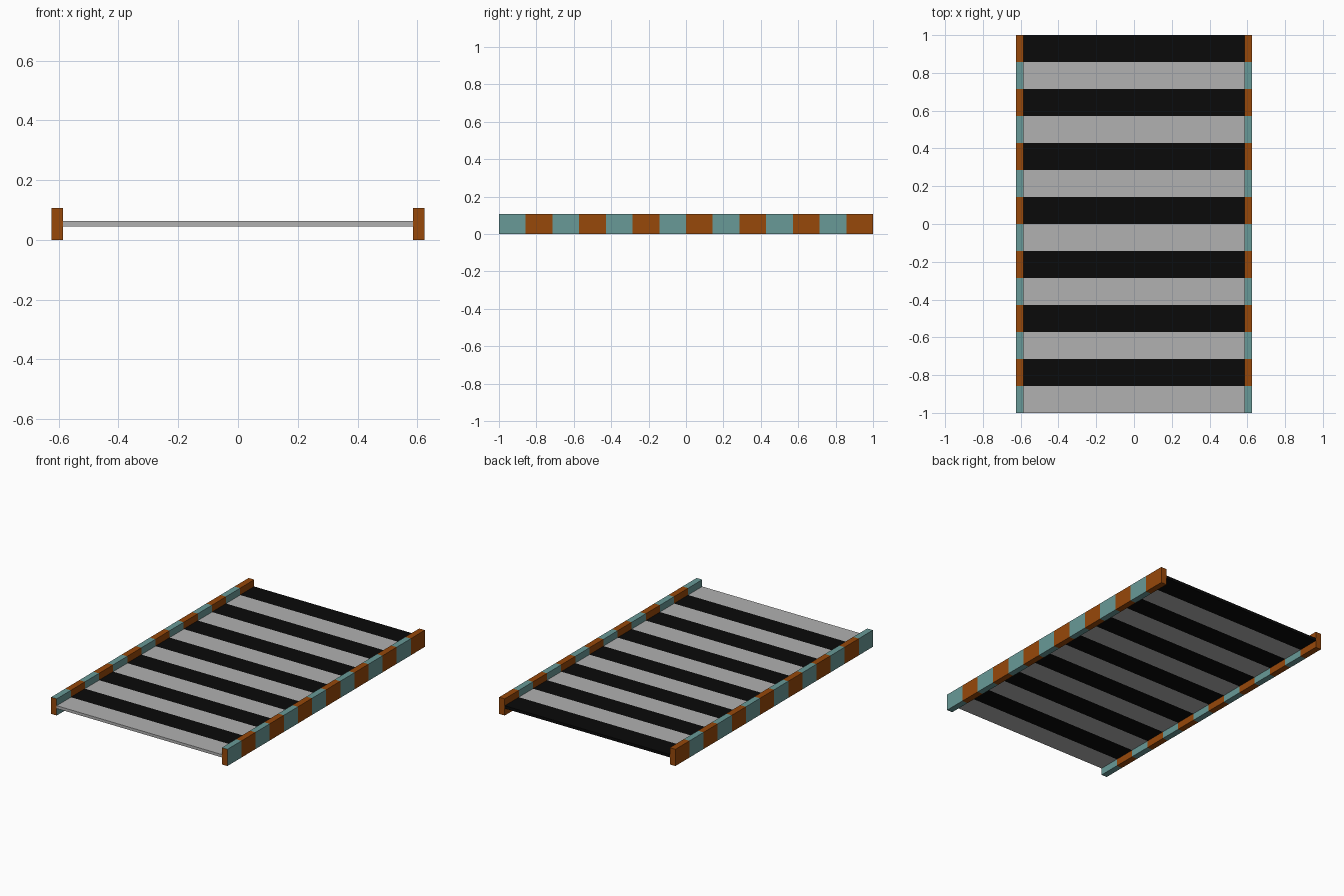
import bpy
import bmesh

if "Cube" in bpy.data.objects:
    bpy.data.objects.remove(bpy.data.objects["Cube"])

SEGMENTS = 14
LENGTH = 2.0


def material(name, rgb):
    mat = bpy.data.materials.new(name)
    mat.diffuse_color = (*rgb, 1)
    mat.use_nodes = True
    mat.node_tree.nodes["Principled BSDF"].inputs["Base Color"].default_value = mat.diffuse_color
    return mat


def striped_bar(name, x0, x1, z0, z1, mats, front_cap):
    """Box along y, cut into equal bands of alternating material."""
    bm = bmesh.new()
    loops = []
    for i in range(SEGMENTS + 1):
        y = -LENGTH / 2 + LENGTH * i / SEGMENTS
        loops.append([bm.verts.new((x, y, z)) for x, z in
                      ((x0, z0), (x1, z0), (x1, z1), (x0, z1))])
    for i, (a, b) in enumerate(zip(loops, loops[1:])):
        for k in range(4):
            n = (k + 1) % 4
            bm.faces.new((a[k], a[n], b[n], b[k])).material_index = i % 2
    bm.faces.new(loops[0]).material_index = front_cap
    bm.faces.new(loops[-1][::-1]).material_index = 1
    bmesh.ops.recalc_face_normals(bm, faces=bm.faces)
    mesh = bpy.data.meshes.new(name)
    bm.to_mesh(mesh)
    bm.free()
    for mat in mats:
        mesh.materials.append(mat)
    obj = bpy.data.objects.new(name, mesh)
    bpy.context.collection.objects.link(obj)
    return obj


teal = material("teal", (0.14, 0.32, 0.31))
rust = material("rust", (0.31, 0.065, 0.003))
grey = material("light_grey", (0.44, 0.44, 0.44))
black = material("black", (0.003, 0.003, 0.003))

# Deck with light and dark cross stripes
striped_bar("deck", -0.585, 0.585, 0.045, 0.063, (grey, black), 0)

# Side rails, rust on both end faces
striped_bar("left_rail", -0.625, -0.585, 0, 0.107, (teal, rust), 1)
striped_bar("right_rail", 0.585, 0.625, 0, 0.107, (teal, rust), 1)
